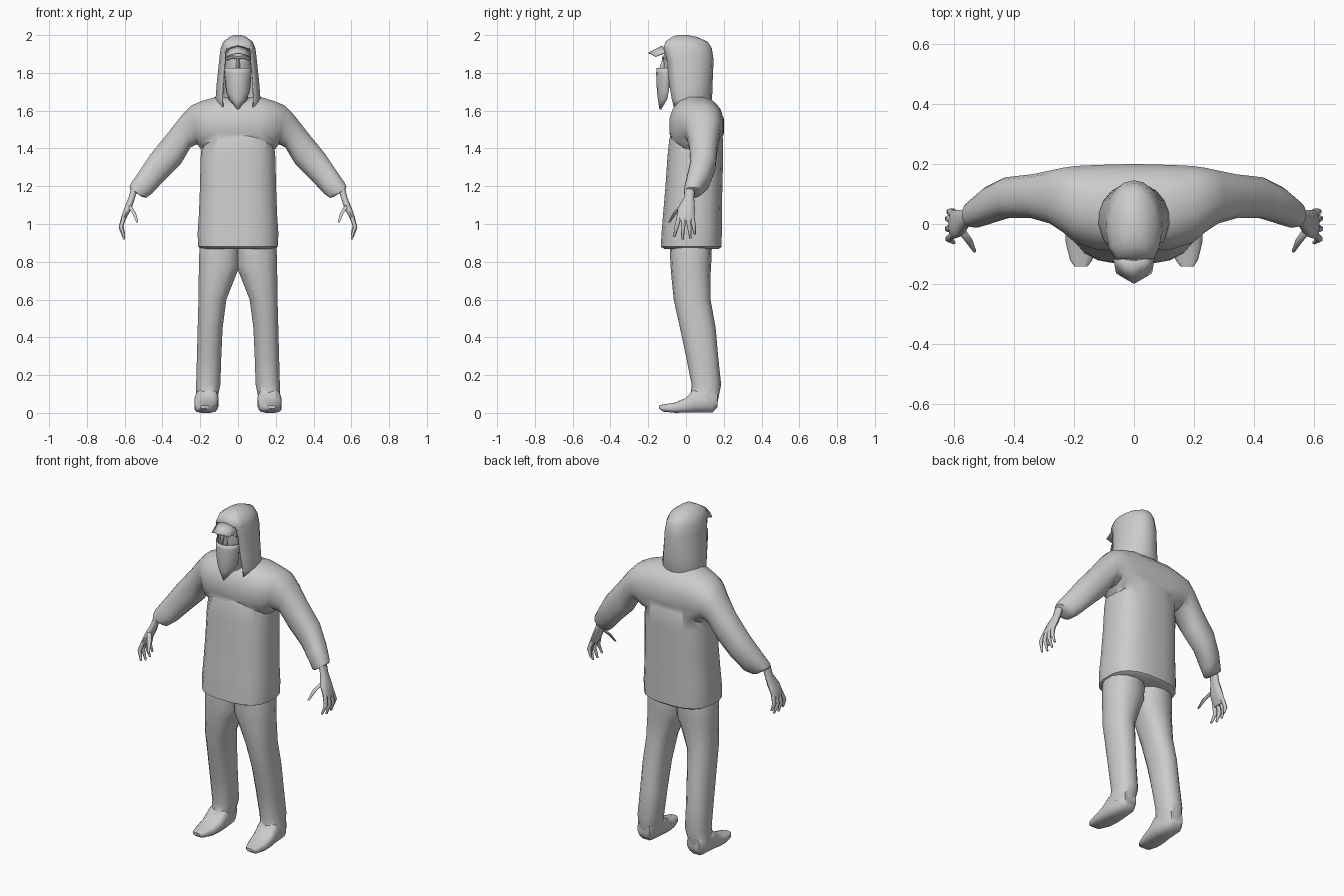
import bpy, bmesh, math
from mathutils import Vector

if "Cube" in bpy.data.objects:
    bpy.data.objects.remove(bpy.data.objects["Cube"])

grey = bpy.data.materials.new("plain_grey")
grey.diffuse_color = (0.6, 0.6, 0.6, 1)
grey.use_nodes = True
grey.node_tree.nodes["Principled BSDF"].inputs["Base Color"].default_value = grey.diffuse_color


def activate(ob):
    bpy.ops.object.select_all(action='DESELECT')
    ob.select_set(True)
    bpy.context.view_layer.objects.active = ob


def smooth(ob, angle):
    activate(ob)
    bpy.ops.object.shade_smooth_by_angle(angle=math.radians(angle))


def skin(name, rows, closed=True, cap_start=True, cap_end=True, closed_from=None, angle=50):
    """Skin a surface over rows of points, each row an open arc or closed ring."""
    bm = bmesh.new()
    grid = [[bm.verts.new(p) for p in row] for row in rows]
    n = len(grid[0])
    for i in range(len(grid) - 1):
        wrap = closed or (closed_from is not None and i >= closed_from)
        for j in range(n if wrap else n - 1):
            k = (j + 1) % n
            bm.faces.new((grid[i][j], grid[i][k], grid[i + 1][k], grid[i + 1][j]))
    if cap_start:
        bm.faces.new(grid[0])
    if cap_end:
        bm.faces.new(grid[-1])
    bmesh.ops.recalc_face_normals(bm, faces=bm.faces)
    me = bpy.data.meshes.new(name)
    bm.to_mesh(me)
    bm.free()
    me.materials.append(grey)
    ob = bpy.data.objects.new(name, me)
    bpy.context.collection.objects.link(ob)
    smooth(ob, angle)
    return ob


def ring(c, u, v, n=14, power=2.0):
    """Superellipse ring around c with half axes u and v."""
    c, u, v = Vector(c), Vector(u), Vector(v)
    pts = []
    for i in range(n):
        a = 2 * math.pi * (i + 0.5) / n
        ca, sa = math.cos(a), math.sin(a)
        pts.append(c + u * math.copysign(abs(ca) ** (2 / power), ca)
                   + v * math.copysign(abs(sa) ** (2 / power), sa))
    return pts


def level(z, x0, x1, y0, y1, n=14, power=2.4):
    return ring(((x0 + x1) / 2, (y0 + y1) / 2, z), ((x1 - x0) / 2, 0, 0),
                (0, (y1 - y0) / 2, 0), n, power)


def mirrored(rows, s):
    return [[Vector((p[0] * s, p[1], p[2])) for p in row] for row in rows]


def unite(base, *others, angle=50):
    for other in others:
        m = base.modifiers.new("join", 'BOOLEAN')
        m.operation = 'UNION'
        m.solver = 'EXACT'
        m.object = other
        activate(base)
        bpy.ops.object.modifier_apply(modifier=m.name)
        bpy.data.objects.remove(other)
    smooth(base, angle)


def thicken(ob, t):
    m = ob.modifiers.new("thickness", 'SOLIDIFY')
    m.thickness = t
    m.offset = -1


# Sweater body: z, half width, front, back
body = [(.868, .19, -.115, .175), (.88, .213, -.135, .19), (.95, .216, -.131, .191),
        (1.05, .209, -.123, .191), (1.2, .203, -.11, .194), (1.35, .2, -.1, .198),
        (1.45, .19, -.09, .198), (1.56, .13, -.05, .15)]
sweater = skin("sweater", [level(z, -w, w, a, b, 20, 2.7) for z, w, a, b in body])

# Sleeves and shoulders: one sweep from cuff to cuff
# top x, top z, bottom x, bottom z, front, back
arm = [(.12, 1.675, .11, 1.37, -.09, .2), (.2, 1.65, .19, 1.385, -.065, .196),
       (.25, 1.628, .215, 1.42, -.03, .19), (.30, 1.575, .25, 1.405, 0, .18),
       (.37, 1.485, .30, 1.32, .018, .167), (.46, 1.375, .385, 1.235, .02, .157),
       (.52, 1.285, .455, 1.16, 0, .125), (.568, 1.215, .485, 1.138, -.012, .085),
       (.575, 1.195, .505, 1.142, -.01, .075), (.565, 1.18, .54, 1.165, .005, .045)]


def arm_ring(tx, tz, bx, bz, y0, y1):
    return ring(((tx + bx) / 2, (y0 + y1) / 2, (tz + bz) / 2), (0, (y1 - y0) / 2, 0),
                ((tx - bx) / 2, 0, (tz - bz) / 2), 16, 2.3)


half = [arm_ring(*r) for r in arm]
middle = arm_ring(0, 1.675, 0, 1.36, -.09, .203)
sleeves = skin("sleeves", mirrored(half[::-1], -1) + [middle] + half)
unite(sweater, sleeves, angle=60)

# Trousers with shoes: z, inner, outer, front, back
leg = [(.95, -.012, .19, -.08, .13), (.88, -.012, .206, -.086, .137),
       (.78, -.012, .21, -.082, .133), (.73, .008, .21, -.078, .13),
       (.6, .06, .211, -.065, .13), (.45, .08, .215, -.032, .157),
       (.3, .087, .219, .0, .17), (.15, .092, .223, .03, .186), (.06, .11, .225, .02, .168)]
# Shoe: y, inner, outer, bottom, top
shoe = [(.168, .125, .205, .03, .11), (.14, .112, .222, 0, .13), (.04, .102, .23, 0, .125),
        (0, .105, .232, 0, .08), (-.06, .115, .23, 0, .055), (-.12, .138, .215, .006, .045),
        (-.142, .155, .2, .022, .04)]
legs = []
for s, side in ((-1, "left"), (1, "right")):
    rows = [level(*r, 14, 2.3) for r in leg]
    shoe_rows = [ring(((a + b) / 2, y, (c + d) / 2), ((b - a) / 2, 0, 0),
                      (0, 0, (d - c) / 2), 12, 3) for y, a, b, c, d in shoe]
    trouser = skin(side + "_trouser_leg", mirrored(rows, s))
    unite(trouser, skin(side + "_shoe", mirrored(shoe_rows, s)))
    legs.append(trouser)
unite(legs[0], legs[1], angle=55)
legs[0].name = "trousers_and_shoes"

# Hands: palm, four curled fingers and a thumb
palm = [((.548, .02, 1.19), .02, .027), ((.562, .016, 1.14), .018, .027),
        ((.582, .002, 1.085), .021, .045), ((.604, -.002, 1.035), .016, .048),
        ((.609, -.002, 1.015), .011, .044)]
digits = {"index": [(.602, -.035, 1.04), (.62, -.05, .985), (.602, -.062, .93)],
          "middle": [(.606, -.013, 1.04), (.622, -.016, .98), (.602, -.018, .918)],
          "ring": [(.606, .01, 1.04), (.621, .018, .982), (.603, .024, .922)],
          "little": [(.602, .032, 1.04), (.616, .041, .99), (.602, .046, .945)],
          "thumb": [(.578, -.02, 1.1), (.55, -.058, 1.058), (.533, -.09, 1.008)]}
for s, side in ((-1, "left"), (1, "right")):
    rows = [ring(c, (hx, 0, 0), (0, ry, 0), 10, 2.3) for c, hx, ry in palm]
    hand = skin(side + "_hand", mirrored(rows, s))
    for name, path in digits.items():
        rows = [ring(p, (r, 0, 0), (0, r, 0), 6) for p, r in zip(path, (.013, .0115, .006))]
        skin(side + "_" + name + "_digit", mirrored(rows, s), angle=65)

# Hood: open at the face, closed over the crown
hood_levels = [(1.6, .112, -.06, .115), (1.66, .12, -.075, .138), (1.75, .113, -.09, .141),
               (1.87, .1, -.1, .146), (1.93, .093, -.118, .137), (1.965, .078, -.11, .115),
               (1.99, .045, -.075, .06), (2.0, .02, -.045, .01)]
rows = []
for z, hx, front, back in hood_levels:
    ry = (back - front) / (1 + math.sin(math.pi / 4))
    row = []
    for i in range(15):
        t = math.radians(-135 + 270 * i / 14)
        row.append((hx * math.sin(t), back - ry + ry * math.cos(t), z))
    rows.append(row)
hood = skin("hood", rows, closed=False, cap_start=False, closed_from=4)
thicken(hood, .006)

# Head and nose inside the hood
head = [(1.58, .05, -.04, .08), (1.68, .055, -.06, .08), (1.74, .062, -.1, .09),
        (1.82, .074, -.118, .1), (1.87, .077, -.12, .1), (1.92, .075, -.118, .1),
        (1.955, .055, -.09, .08)]
skin("head", [level(z, -w, w, a, b, 16, 2.4) for z, w, a, b in head])
skin("nose", [level(z, -w, w, y, -.1, 6, 2) for z, w, y in
              ((1.785, .016, -.135), (1.80, .017, -.148), (1.875, .008, -.125))])
# Brow ridge
skin("brow", [ring((x, y, z), (0, .008, 0), (0, 0, .008), 6) for x, y, z in
              ((-.062, -.1, 1.872), (-.03, -.117, 1.885), (0, -.119, 1.878),
               (.03, -.117, 1.885), (.062, -.1, 1.872))])

# Face scarf hanging to a point: z, half width, front, side edge
scarf = [(1.825, .074, -.155, -.085), (1.8, .073, -.158, -.088), (1.7, .063, -.154, -.092),
         (1.66, .046, -.149, -.1), (1.605, .004, -.14, -.132)]
rows = []
for z, hx, front, edge in scarf:
    row = []
    for i in range(9):
        t = math.radians(-90 + 180 * i / 8)
        row.append((hx * math.sin(t), edge + (front - edge) * math.cos(t), z))
    rows.append(row)
thicken(skin("face_scarf", rows, closed=False, cap_start=False, cap_end=False), .004)

# Cap brim
brim = [[(-.072, -.1, 1.912), (-.04, -.118, 1.935), (0, -.124, 1.945),
         (.04, -.118, 1.935), (.072, -.1, 1.912)],
        [(-.06, -.165, 1.888), (-.03, -.183, 1.902), (0, -.2, 1.907),
         (.03, -.183, 1.902), (.06, -.165, 1.888)]]
thicken(skin("cap_brim", brim, closed=False, cap_start=False, cap_end=False), .006)
